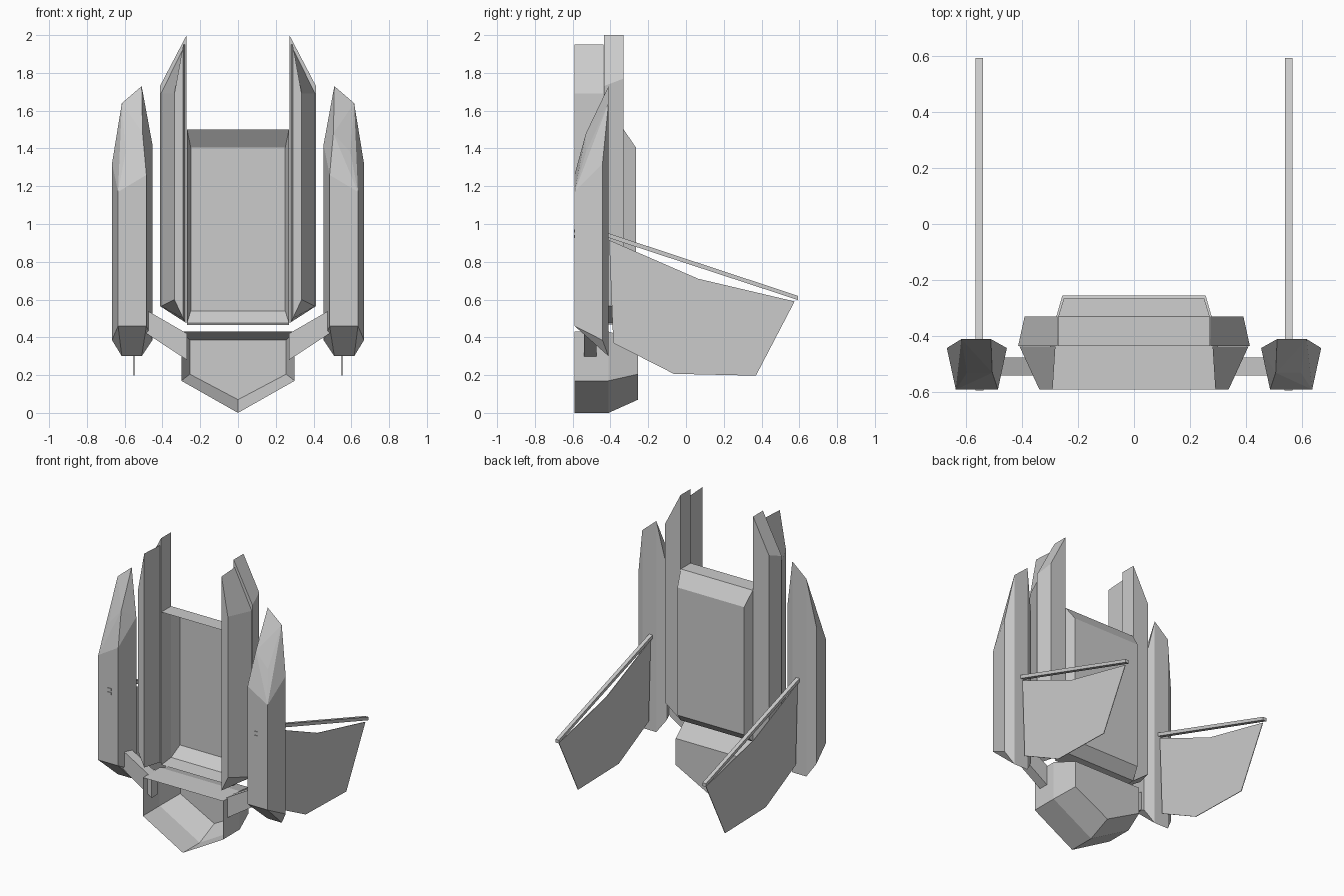
import bpy
import bmesh

if "Cube" in bpy.data.objects:
    bpy.data.objects.remove(bpy.data.objects["Cube"])


def make_material(name, value):
    mat = bpy.data.materials.new(name)
    mat.use_nodes = True
    color = (value, value, value, 1)
    mat.diffuse_color = color
    mat.node_tree.nodes["Principled BSDF"].inputs["Base Color"].default_value = color
    return mat


grey = make_material("plain grey", 0.6)


def finish(name, bm):
    bmesh.ops.recalc_face_normals(bm, faces=bm.faces)
    mesh = bpy.data.meshes.new(name)
    bm.to_mesh(mesh)
    bm.free()
    mesh.materials.append(grey)
    obj = bpy.data.objects.new(name, mesh)
    bpy.context.collection.objects.link(obj)
    return obj


def loft(name, rings, cap_first=True, cap_last=True):
    """Skin a row of matching rings, with optional end caps."""
    bm = bmesh.new()
    loops = [[bm.verts.new(p) for p in ring] for ring in rings]
    n = len(loops[0])
    for a, b in zip(loops, loops[1:]):
        for i in range(n):
            j = (i + 1) % n
            bm.faces.new((a[i], a[j], b[j], b[i]))
    if cap_first:
        bm.faces.new(loops[0])
    if cap_last:
        bm.faces.new(loops[-1])
    return finish(name, bm)


def at_y(y, outline):
    return [(x, y, z) for x, z in outline]


def at_x(x, outline):
    return [(x, y, z) for y, z in outline]


def hull(name, points):
    bm = bmesh.new()
    for p in points:
        bm.verts.new(p)
    bmesh.ops.convex_hull(bm, input=bm.verts)
    return finish(name, bm)


def rect(x, z0, z1):
    return [(-x, z0), (x, z0), (x, z1), (-x, z1)]


def shield(x, top, side, tip):
    return [(-x, top), (-x, side), (0, tip), (x, side), (x, top)]


# Central tray, open to the front
loft("body_tray", [at_y(-0.435, rect(0.27, 0.465, 1.5)),
                   at_y(-0.33, rect(0.27, 0.475, 1.5)),
                   at_y(-0.265, rect(0.25, 0.54, 1.405))], cap_first=False)

# Pointed lower dish, open to the front
loft("lower_dish", [at_y(-0.59, shield(0.3, 0.43, 0.17, 0.0)),
                    at_y(-0.41, shield(0.3, 0.43, 0.17, 0.0)),
                    at_y(-0.254, shield(0.255, 0.385, 0.205, 0.07))], cap_first=False)

for label, s in (("left", 1), ("right", -1)):

    def rail(inner, outer, low_in, low_out, top_in, top_out):
        return [(s * inner, low_in), (s * outer, low_out),
                (s * outer, top_out), (s * inner, top_in)]

    # Tall rails beside the tray
    loft(label + "_rear_rail", [at_y(-0.435, rail(0.272, 0.413, 0.475, 0.565, 2.0, 1.73)),
                                at_y(-0.33, rail(0.272, 0.39, 0.475, 0.565, 2.0, 1.77))])
    loft(label + "_front_rail", [at_y(-0.59, rail(0.29, 0.337, 0.5, 0.6, 1.95, 1.69)),
                                 at_y(-0.436, rail(0.28, 0.408, 0.48, 0.565, 1.95, 1.69))])

    # Side pod: x, y, bottom z, top z at each corner, plus the nose crease
    corners = [(0.485, -0.59, 0.46, 1.26), (0.635, -0.59, 0.46, 1.17),
               (0.667, -0.442, 0.385, 1.32), (0.615, -0.41, 0.3, 1.64),
               (0.51, -0.41, 0.3, 1.73), (0.453, -0.442, 0.385, 1.42)]
    points = [(s * x, y, z) for x, y, lo, hi in corners for z in (lo, hi)]
    points += [(s * 0.505, -0.53, 1.48), (s * 0.595, -0.53, 1.38)]
    hull(label + "_pod", points)

    # Strut between pod and dish
    band = [(s * 0.27, 0.28), (s * 0.27, 0.42), (s * 0.53, 0.57), (s * 0.53, 0.45)]
    loft(label + "_strut", [at_y(-0.54, band), at_y(-0.475, band)])

    # Small paired slots on the pod front
    for z in (0.935, 0.962):
        slot = [(s * 0.55 + dx, z + dz) for dx, dz in
                ((-0.014, -0.008), (0.014, -0.008), (0.014, 0.008), (-0.014, 0.008))]
        loft(label + "_slot", [at_y(-0.594, slot), at_y(-0.588, slot)])

    # Boom and the sail hanging under it
    boom = [(-0.42, 0.93), (0.592, 0.598), (0.592, 0.62), (-0.42, 0.954)]
    loft(label + "_boom", [at_x(s * 0.538, boom), at_x(s * 0.564, boom)])
    sail = [(-0.407, 0.915), (0.065, 0.71), (0.575, 0.59),
            (0.37, 0.197), (-0.065, 0.207), (-0.385, 0.37)]
    loft(label + "_sail", [at_x(s * 0.549, sail), at_x(s * 0.553, sail)])
